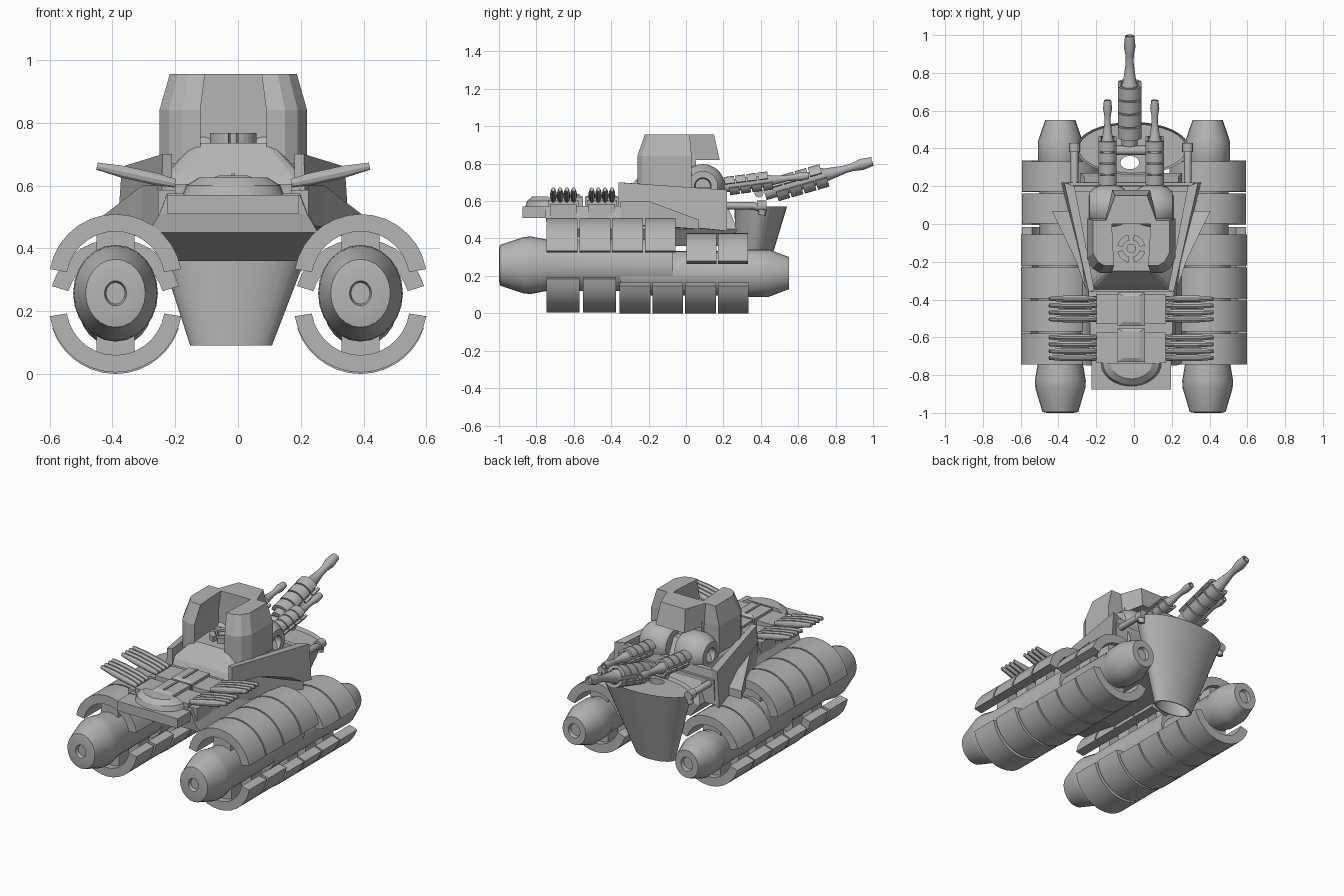
import bpy, math
from mathutils import Vector

if "Cube" in bpy.data.objects:
    bpy.data.objects.remove(bpy.data.objects["Cube"])

C = -0.015          # hull centre line
PX, N = 0.39, 24    # pontoon offset, round sides
SIDES = (("left", -1), ("right", 1))

grey = bpy.data.materials.new("armour grey")
grey.diffuse_color = (0.46, 0.46, 0.46, 1)
grey.use_nodes = True
grey.node_tree.nodes["Principled BSDF"].inputs["Base Color"].default_value = grey.diffuse_color


def loft(name, rings, cap=True, smooth=False):
    """Join rings of points with quads, closing both ends."""
    n = len(rings[0])
    verts = [p for r in rings for p in r]
    faces = []
    for i in range(len(rings) - 1):
        for j in range(n):
            k = (j + 1) % n
            faces.append((i*n + j, i*n + k, (i+1)*n + k, (i+1)*n + j))
    if cap:
        faces.append(tuple(range(n))[::-1])
        faces.append(tuple(range((len(rings)-1)*n, len(rings)*n)))
    me = bpy.data.meshes.new(name)
    me.from_pydata(verts, [], faces)
    me.materials.append(grey)
    ob = bpy.data.objects.new(name, me)
    bpy.context.collection.objects.link(ob)
    bpy.context.view_layer.objects.active = ob
    for o in bpy.context.selected_objects:
        o.select_set(False)
    ob.select_set(True)
    bpy.ops.object.mode_set(mode='EDIT')
    bpy.ops.mesh.select_all(action='SELECT')
    bpy.ops.mesh.normals_make_consistent(inside=False)
    bpy.ops.object.mode_set(mode='OBJECT')
    if smooth:
        bpy.ops.object.shade_smooth_by_angle(angle=math.radians(30))
    return ob


def box(name, x0, x1, y0, y1, z0, z1):
    return loft(name, [[(x0, y0, z), (x1, y0, z), (x1, y1, z), (x0, y1, z)] for z in (z0, z1)])


def lathe(name, p0, axis, prof, n=N, sz=1.0):
    """Turn (distance, radius) pairs about an axis; sz stretches upwards."""
    p0, a = Vector(p0), Vector(axis).normalized()
    u = a.cross(Vector((0, 0, 1))) if abs(a.z) < .9 else Vector((1, 0, 0))
    u.normalize()
    v = u.cross(a)
    rings = [[p0 + a*t + r*(math.cos(w)*u + sz*math.sin(w)*v)
              for w in (2*math.pi*i/n for i in range(n))] for t, r in prof]
    return loft(name, rings, smooth=True)


def shell(name, c, axis, y0, y1, r0, r1, a0, a1, n=14):
    """Curved armour plate, an arc section swept along an axis."""
    c, a = Vector(c), Vector(axis).normalized()
    u = Vector((1, 0, 0))
    v = u.cross(a)
    w = [math.radians(a0 + (a1-a0)*i/n) for i in range(n+1)]
    sec = [(r1, t) for t in w] + [(r0, t) for t in reversed(w)]
    loft(name, [[c + a*y + r*(math.cos(t)*u + math.sin(t)*v) for r, t in sec]
                for y in (y0, y1)], smooth=True)


# pontoons with curved armour plates on struts
for side, s in SIDES:
    x = s*PX
    lathe(side+"_front_float", (x, -1, .257), (0, 1, 0),
          [(.02, .03), (0, .035), (0, .07), (.005, .095), (.13, .132), (.17, .135),
           (.26, .12), (.93, .12)], sz=1.14)
    lathe(side+"_rear_float", (x, -.35, .215), (0, 1, 0),
          [(0, .11), (.67, .11), (.69, .118), (.79, .118), (.9, .08), (.9, .04), (.88, .035)], sz=1.08)
    for i in range(4):
        y = -.745 + .175*i
        shell(side+"_upper_plate", (x, 0, .297), (0, 1, 0), y, y+.165, .157, .212, 10, 170)
        box(side+"_upper_strut", x-.06, x+.06, y+.03, y+.13, .36, .46)
    for i in range(2):
        y = .002 + .17*i
        shell(side+"_rear_upper_plate", (x, 0, .218), (0, 1, 0), y, y+.16, .157, .212, 17, 163)
        box(side+"_rear_upper_strut", x-.06, x+.06, y+.03, y+.13, .3, .385)
        y = -.745 + .195*i
        shell(side+"_front_lower_plate", (x, 0, .217), (0, 1, 0), y, y+.175, .157, .212, 189, 351)
        box(side+"_front_lower_strut", x-.06, x+.06, y+.04, y+.14, .05, .15)
    for i in range(4):
        y = -.355 + .175*i
        shell(side+"_lower_plate", (x, 0, .212), (0, 1, 0), y, y+.165, .157, .212, 198, 342)
        box(side+"_lower_strut", x-.06, x+.06, y+.03, y+.13, .045, .13)


def slab(name, levels):
    """Stacked trapezoids: z, front y, front half width, back y, back half width."""
    return loft(name, [[(C-a, y0, z), (C+a, y0, z), (C+b, y1, z), (C-b, y1, z)]
                       for z, y0, a, y1, b in levels])


# hull, tub and front deck
slab("lower_hull", [(.36, -.4, .2, .26, .2), (.45, -.74, .27, .27, .27),
                    (.51, -.75, .235, .25, .25), (.575, -.75, .21, .22, .25)])
slab("tub_floor", [(.45, -.36, .22, .22, .34), (.6, -.36, .21, .22, .33)])
slab("tub_rear_wall", [(.45, .17, .32, .22, .35), (.65, .17, .32, .2, .34)])
slab("nose_plate", [(.51, -.875, .21, -.74, .21), (.57, -.875, .21, -.74, .21)])
# half-round nose dish, overlapped by the deck cells
arc = [math.radians(180 + 180*i/16) for i in range(17)]
loft("nose_dish", [[(C + r*1.3*math.cos(t), -.735 + r*math.sin(t), z) for t in arc]
                   for z, r in ((.565, .125), (.6, .115), (.625, .085))], smooth=True)
for side, s in SIDES:
    X = lambda v: C + s*v
    loft(side+"_tub_wall", [
        [(X(.23), -.36, .5), (X(.225), -.36, .70), (X(.195), -.35, .70), (X(.195), -.35, .5)],
        [(X(.37), .22, .44), (X(.355), .22, .66), (X(.30), .2, .66), (X(.30), .2, .44)]])
    loft(side+"_side_fin", [[(X(.24), -.35, z0), (X(.3), .07, z1), (X(.42), .07, z1), (X(.29), -.2, z0)]
                            for z0, z1 in ((.47, .45), (.6, .5))])
    # racks of slim rockets
    for y in (-.45, -.655):
        xs = sorted((X(.07), X(.185)))
        box(side+"_rocket_base", xs[0], xs[1], y-.08, y+.08, .51, .605)
        xs = sorted((X(.185), X(.24)))
        box(side+"_rocket_mount", xs[0], xs[1], y-.07, y+.07, .5, .585)
        for i in range(4):
            lathe(side+"_rocket", (X(.185), y-.054+.036*i, .607), (s*.25, 0, .055),
                  [(0, .012), (.06, .017), (.17, .017), (.255, .01)], n=10, sz=1.2)
    # hooked pipe
    cu = bpy.data.curves.new(side+"_pipe", 'CURVE')
    cu.dimensions, cu.bevel_depth, cu.bevel_resolution, cu.use_fill_caps = '3D', .02, 2, True
    sp = cu.splines.new('POLY')
    pts = [(.16, .575), (.36, .575), (.395, .565), (.41, .545), (.405, .525)]
    sp.points.add(len(pts)-1)
    for p, (y, z) in zip(sp.points, pts):
        p.co = (X(.30), y, z, 1)
    cu.materials.append(grey)
    bpy.context.collection.objects.link(bpy.data.objects.new(side+"_pipe", cu))
    lathe(side+"_pipe_collar", (X(.30), .38, .575), (0, 1, 0), [(0, .028), (.05, .028)], n=12)
for y in (-.45, -.64):
    slab("deck_cell", [(.56, y-.09, .072, y+.088, .072), (.622, y-.09, .072, y+.088, .072),
                       (.632, y-.07, .045, y+.07, .045)])
    box("deck_ridge", C-.006, C+.006, y-.07, y+.07, .62, .638)


# tapered bucket at the rear, its lid pierced by a small shaft
def oval(cx, cy, rx, ry, z):
    return [(cx + rx*math.cos(t), cy + ry*math.sin(t), z)
            for t in (2*math.pi*i/32 for i in range(32))]


loft("rear_bucket", [oval(*p) for p in (
    (-.022, .325, .05, .035, .55), (-.008, .4, .285, .13, .55), (-.008, .4, .30, .14, .57),
    (-.022, .33, .13, .065, .09), (-.022, .33, .12, .06, .09), (-.022, .325, .05, .035, .55))],
    cap=False, smooth=True)


# turret base, floor and controls
def rounded(hw, y0, y1, r, z):
    return [(C-hw, y1, z), (C-hw, y0+r, z), (C-hw+r*.3, y0+r*.3, z), (C-hw+r, y0, z),
            (C+hw-r, y0, z), (C+hw-r*.3, y0+r*.3, z), (C+hw, y0+r, z), (C+hw, y1, z)]


loft("turret_skirt", [rounded(.23, -.355, .15, .03, .58), rounded(.215, -.33, .15, .03, .635),
                      rounded(.125, -.25, .1, .02, .735)])
lathe("control_hub", (C, -.13, .72), (0, 0, 1), [(0, .025), (.045, .025)], n=12)
for k in range(4):
    w = [math.radians(90*k + 12 + 66*i/5) for i in range(6)]
    sec = [(.075, t) for t in w] + [(.045, t) for t in reversed(w)]
    loft("control_ring", [[(C + r*math.cos(t), -.13 + r*math.sin(t), z) for r, t in sec]
                          for z in (.72, .768)])

# tall turret shields with a central gap, and the overhanging visor
plan = [(.105, -.26), (.165, -.26), (.205, -.235), (.235, -.18), (.235, .03), (.12, .03), (.115, -.08)]
for side, s in SIDES:
    loft(side+"_turret_shield", [[(C + s*x*k, (y+.03)*ky - .03, z) for x, y in plan]
         for z, k, ky in ((.67, 1, 1), (.84, 1, 1), (.955, .86, .83))])
slab("turret_visor", [(.82, .0, .14, .18, .10), (.955, .0, .14, .15, .085)])
slab("turret_back_wall", [(.68, -.0, .13, .06, .13), (.85, .0, .13, .05, .13)])

# gun mounts: rounded drums with hollow outer hubs
for side, s in SIDES:
    lathe(side+"_gun_drum", (C+s*.03, .09, .68), (s, 0, 0),
          [(0, .09), (.02, .108), (.06, .118), (.12, .118), (.16, .105), (.19, .08),
           (.19, .045), (.15, .04)])


def gun(name, p, axis, r, start, count, seg, length):
    """Tapered barrel carrying split sleeve rings."""
    e = start + count*seg
    lathe(name+"_barrel", p, axis,
          [(0, r*.65), (e, r*.65), (e+.01, r*.55), (e+(length-e)*.45, r*.32), (e+(length-e)*.6, r*.34),
           (e+(length-e)*.78, r*.48), (length, r*.38), (length, r*.25), (length-.02, r*.2)], n=14)
    for i in range(count):
        y = start + i*seg
        shell(name+"_upper_sleeve", p, axis, y, y+seg*.88, r*.72, r, 15, 165, 8)
        shell(name+"_lower_sleeve", p, axis, y+.02, y+.02+seg*.88, r*.72, r, 195, 345, 8)


for side, s in SIDES:
    gun(side+"_gun", (C+s*.125, .18, .675), (0, 1, .13), .05, .03, 4, .06, .48)
gun("main_gun", (C-.008, .42, .645), (0, 1, .29), .065, .04, 4, .073, .6)
lathe("gun_crossbar", (C-.13, .39, .645), (1, 0, 0), [(0, .025), (.26, .025)], n=12)
